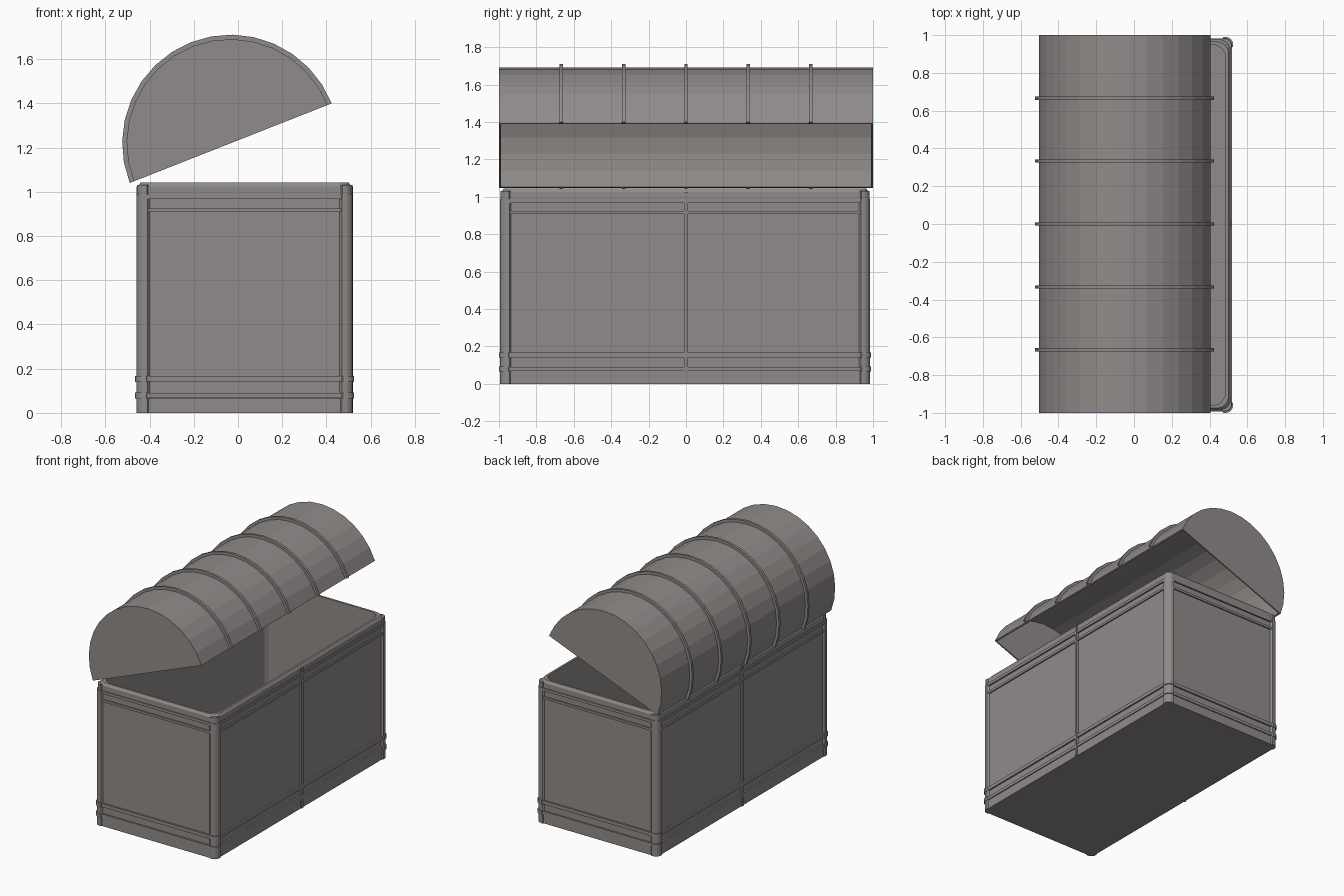
import bpy, bmesh, math
from mathutils import Matrix, Vector

if "Cube" in bpy.data.objects:
    bpy.data.objects.remove(bpy.data.objects["Cube"])

grey = bpy.data.materials.new("warm grey")
grey.diffuse_color = (0.28, 0.26, 0.253, 1)
grey.use_nodes = True
grey.node_tree.nodes["Principled BSDF"].inputs["Base Color"].default_value = grey.diffuse_color
CX, CY = 0.03, -0.005          # centre of the box part


def finish(name, bm, matrix=None):
    bmesh.ops.recalc_face_normals(bm, faces=bm.faces)
    me = bpy.data.meshes.new(name)
    bm.to_mesh(me)
    bm.free()
    me.materials.append(grey)
    ob = bpy.data.objects.new(name, me)
    bpy.context.collection.objects.link(ob)
    if matrix is not None:
        ob.matrix_world = matrix
    return ob


def rounded(hx, hy, r, n=4):
    """Outline of a rounded rectangle."""
    pts = []
    for k, (sx, sy) in enumerate([(1, 1), (-1, 1), (-1, -1), (1, -1)]):
        for i in range(n + 1):
            a = (k + i / n) * math.pi / 2
            pts.append((CX + sx * (hx - r) + r * math.cos(a),
                        CY + sy * (hy - r) + r * math.sin(a)))
    return pts


def prism(name, pts, z0, z1):
    bm = bmesh.new()
    f = bm.faces.new([bm.verts.new((x, y, z0)) for x, y in pts])
    ext = bmesh.ops.extrude_face_region(bm, geom=[f])["geom"]
    bmesh.ops.translate(bm, vec=(0, 0, z1 - z0),
                        verts=[v for v in ext if isinstance(v, bmesh.types.BMVert)])
    return finish(name, bm)


def loft(name, loops, closed):
    """Skin a list of equal (outline, z) loops; closed joins last to first, else caps."""
    bm = bmesh.new()
    rows = [[bm.verts.new((x, y, z)) for x, y in o] for o, z in loops]
    n = len(rows[0])
    for a, b in zip(rows, rows[1:] + (rows[:1] if closed else [])):
        for i in range(n):
            j = (i + 1) % n
            bm.faces.new((a[i], a[j], b[j], b[i]))
    if not closed:
        bm.faces.new(rows[0])
        bm.faces.new(rows[-1])
    return finish(name, bm)


# hollow box body
outer, inner = rounded(0.476, 0.976, 0.04), rounded(0.455, 0.955, 0.07)
loft("box_body", [(outer, 0), (outer, 1.0), (inner, 1.0), (inner, 0.03)], False)

# horizontal bands and the stepped top rim
for i, (z0, z1, d) in enumerate([(0, 0.066, 0.483), (0.068, 0.09, 0.488), (0.142, 0.167, 0.488),
                                 (0.908, 0.925, 0.486), (0.968, 0.988, 0.488)]):
    o, n = rounded(d, d + 0.5, 0.045), rounded(0.465, 0.965, 0.04)
    loft(f"band_{i + 1}", [(o, z0), (o, z1), (n, z1), (n, z0)], True)
rim_low, rim_top = rounded(0.482, 0.982, 0.05), rounded(0.47, 0.97, 0.06)
loft("top_rim", [(rim_low, 0.988), (rim_low, 1.025), (rim_top, 1.043),
                 (inner, 1.043), (inner, 0.98)], True)


# rounded corner posts with small collars
def corner(name, sx, sy, d, leg, z0, z1):
    r, t = 0.04, 0.03
    arc = [(d - r + r * math.cos(a), d - r + r * math.sin(a))
           for a in [i * math.pi / 8 for i in range(5)]]
    pts = [(d - 0.012, d - leg - 0.01), (d, d - leg)] + arc + \
          [(d - leg, d), (d - leg - 0.01, d - 0.012), (d - leg, d - t),
           (d - t - 0.01, d - t - 0.01), (d - t, d - leg)]
    prism(name, [(CX + sx * x, CY + sy * (y + 0.5)) for x, y in pts], z0, z1)


for i, (sx, sy) in enumerate([(1, 1), (-1, 1), (-1, -1), (1, -1)]):
    corner(f"post_{i + 1}", sx, sy, 0.49, 0.05, 0, 0.988)
    corner(f"post_cap_{i + 1}", sx, sy, 0.487, 0.045, 0.988, 1.03)
    for j, (z0, z1) in enumerate([(0.066, 0.092), (0.14, 0.168)]):
        corner(f"collar_{i + 1}_{j + 1}", sx, sy, 0.495, 0.05, z0, z1)

# vertical strip in the middle of both long sides
for name, s in (("strip_right", 1), ("strip_left", -1)):
    x0, x1 = CX + s * 0.465, CX + s * 0.49
    prism(name, [(x0, -0.01), (x1, -0.01), (x1, 0.01), (x0, 0.01)], 0, 1.025)

# open lid: half-cylinder shell tilted about its hinge
LID = Matrix.Translation((-0.033, 0, 1.22)) @ Matrix.Rotation(-math.radians(21.5), 4, 'Y')
SEG = 16


def arc_pts(r):
    return [(r * math.cos(math.pi * i / SEG), r * math.sin(math.pi * i / SEG))
            for i in range(SEG + 1)]


def arch(name, pts, y0, y1):
    bm = bmesh.new()
    f = bm.faces.new([bm.verts.new((x, y0, z)) for x, z in pts])
    ext = bmesh.ops.extrude_face_region(bm, geom=[f])["geom"]
    bmesh.ops.translate(bm, vec=(0, y1 - y0, 0),
                        verts=[v for v in ext if isinstance(v, bmesh.types.BMVert)])
    return finish(name, bm, LID)


arch("lid_shell", arc_pts(0.471) + arc_pts(0.459)[::-1], -0.99, 0.99)
arch("lid_end_front", arc_pts(0.471), -1.0, -0.99)
arch("lid_end_back", arc_pts(0.471), 0.99, 1.0)
for i in range(5):
    y = (i - 2) / 3
    arch(f"lid_rib_{i + 1}", arc_pts(0.491) + arc_pts(0.465)[::-1], y - 0.009, y + 0.009)
